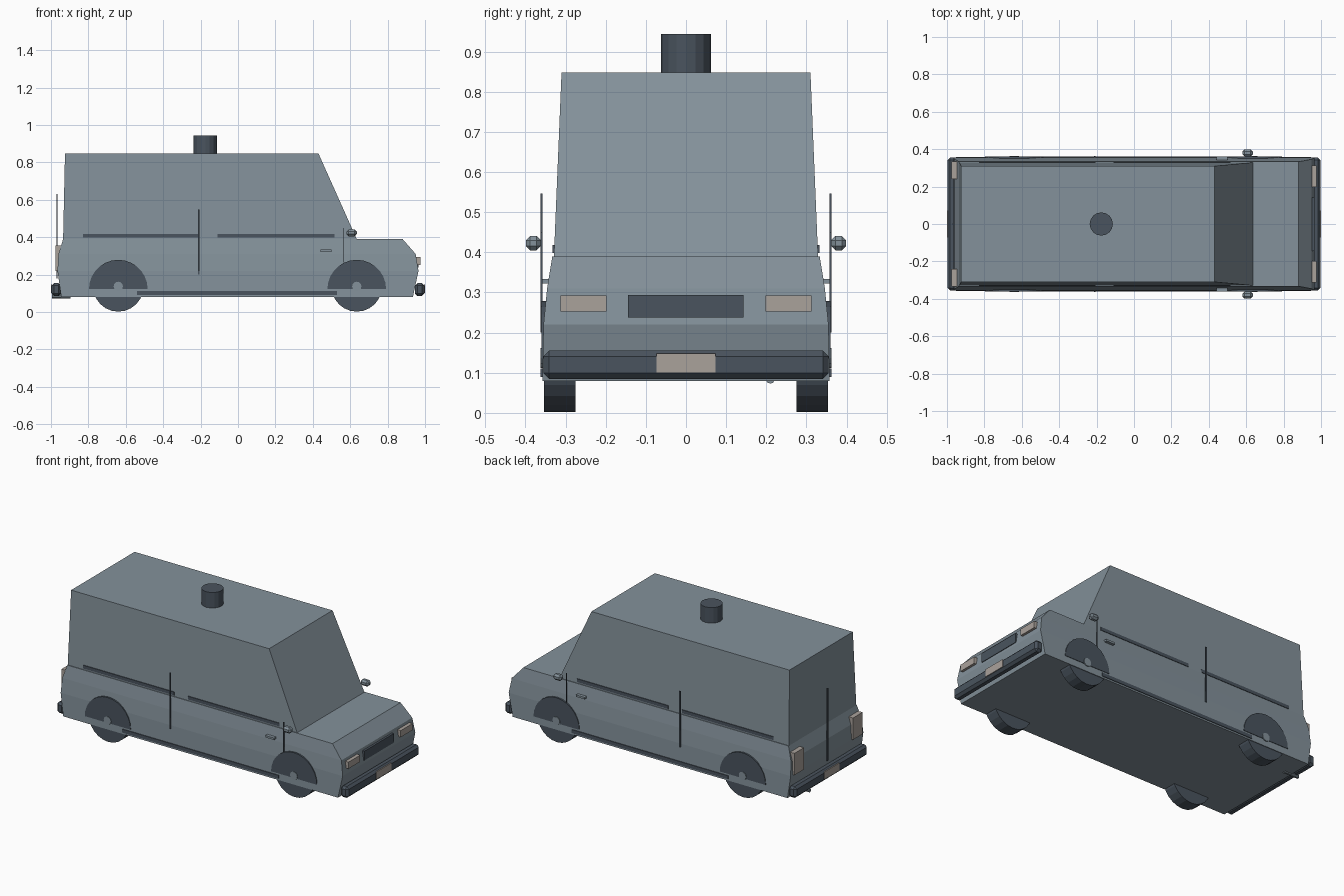
import bpy, bmesh, math

if "Cube" in bpy.data.objects:
    bpy.data.objects.remove(bpy.data.objects["Cube"])


def material(name, rgb):
    m = bpy.data.materials.new(name)
    m.use_nodes = True
    color = (*rgb, 1)
    m.diffuse_color = color
    m.node_tree.nodes["Principled BSDF"].inputs["Base Color"].default_value = color
    return m


PAINT = material("blue grey paint", (0.23, 0.285, 0.325))
DARK = material("dark slate", (0.068, 0.088, 0.112))
LAMP = material("pale lamp", (0.40, 0.36, 0.33))


def finish(name, bm, mat):
    bmesh.ops.recalc_face_normals(bm, faces=bm.faces)
    mesh = bpy.data.meshes.new(name)
    bm.to_mesh(mesh)
    bm.free()
    mesh.materials.append(mat)
    ob = bpy.data.objects.new(name, mesh)
    bpy.context.collection.objects.link(ob)
    return ob


def loft(name, rows, mat):
    """Stack of rectangles, each (z, rear x, front x, half width)."""
    bm = bmesh.new()
    rings = [[bm.verts.new(p) for p in ((a, -w, z), (b, -w, z), (b, w, z), (a, w, z))]
             for z, a, b, w in rows]
    for low, high in zip(rings, rings[1:]):
        for i in range(4):
            j = (i + 1) % 4
            bm.faces.new((low[i], low[j], high[j], high[i]))
    bm.faces.new(rings[0])
    bm.faces.new(rings[-1])
    return finish(name, bm, mat)


def box(name, xs, ys, zs, mat, bevel=0):
    bm = bmesh.new()
    bmesh.ops.create_cube(bm, size=1)
    for v in bm.verts:
        v.co = [(r[0] + r[1]) / 2 + c * (r[1] - r[0]) for c, r in zip(v.co, (xs, ys, zs))]
    if bevel:
        bmesh.ops.bevel(bm, geom=bm.edges[:], offset=bevel, segments=1, affect='EDGES')
    return finish(name, bm, mat)


def disc(name, x, z, radius, ys, mat, sides=20, half=False):
    """Cylinder across the car; a half disc has its flat edge down."""
    bm = bmesh.new()
    sweep = math.pi if half else 2 * math.pi
    count = sides + 1 if half else sides
    pts = [(x + radius * math.cos(sweep * i / sides), z + radius * math.sin(sweep * i / sides))
           for i in range(count)]
    face = bm.faces.new([bm.verts.new((px, ys[0], pz)) for px, pz in pts])
    out = bmesh.ops.extrude_face_region(bm, geom=[face])["geom"]
    for v in out:
        if isinstance(v, bmesh.types.BMVert):
            v.co.y = ys[1]
    return finish(name, bm, mat)


# Body and cabin
loft("lower_body", [(0.08, -0.945, 0.935, 0.358), (0.22, -0.965, 0.965, 0.355),
                    (0.31, -0.96, 0.95, 0.346), (0.39, -0.935, 0.88, 0.333)], PAINT)
loft("cabin", [(0.39, -0.935, 0.635, 0.329), (0.848, -0.925, 0.43, 0.31)], PAINT)

# Roof beacon
bm = bmesh.new()
bmesh.ops.create_cone(bm, cap_ends=True, segments=16, radius1=0.062, radius2=0.062, depth=0.097)
bmesh.ops.translate(bm, verts=bm.verts, vec=(-0.175, 0, 0.8955))
finish("roof_beacon", bm, DARK)

# Parts repeated on both sides
for side, s in (("left", 1), ("right", -1)):
    def span(a, b):
        return sorted((s * a, s * b))

    for end, x in (("rear", -0.64), ("front", 0.635)):
        tag = f"{end}_{side}"
        disc(f"wheel_{tag}", x, 0.137, 0.135, span(0.275, 0.354), DARK, 24)
        disc(f"wheel_arch_{tag}", x, 0.122, 0.157, span(0.34, 0.36), DARK, 14, True)
        disc(f"hub_{tag}", x, 0.137, 0.025, span(0.35, 0.363), PAINT, 12)

    box(f"rear_trim_{side}", (-0.83, -0.205), span(0.322, 0.332), (0.398, 0.418), DARK)
    box(f"front_trim_{side}", (-0.11, 0.515), span(0.322, 0.332), (0.398, 0.418), DARK)
    box(f"sill_strip_{side}", (-0.54, 0.53), span(0.352, 0.362), (0.09, 0.111), DARK)
    box(f"door_line_{side}", (-0.215, -0.207), span(0.358, 0.363), (0.2, 0.547), DARK)
    box(f"front_door_line_{side}", (0.563, 0.568), span(0.358, 0.362), (0.265, 0.45), DARK)
    box(f"door_handle_{side}", (0.44, 0.5), span(0.34, 0.362), (0.322, 0.334), PAINT)
    box(f"mirror_{side}", (0.58, 0.635), span(0.361, 0.399), (0.405, 0.441), PAINT, 0.011)
    box(f"headlight_{side}", (0.945, 0.975), span(0.198, 0.313), (0.252, 0.293), LAMP)
    box(f"tail_light_{side}", (-0.975, -0.945), span(0.24, 0.333), (0.22, 0.355), LAMP)

# Front and rear fittings
box("grille", (0.94, 0.966), (-0.145, 0.143), (0.237, 0.294), DARK)
box("tail_door_line", (-0.971, -0.966), (-0.004, 0.004), (0.18, 0.63), DARK)
for end, s in (("front", 1), ("rear", -1)):
    box(f"{end}_bumper", sorted((s * 0.946, s * 0.997)), (-0.355, 0.355),
        (0.085, 0.155), DARK, 0.014)
    box(f"{end}_plate", sorted((s * 0.994, s * 1.0)), (-0.073, 0.073), (0.101, 0.148), LAMP)

# Exhaust
bm = bmesh.new()
bmesh.ops.create_cone(bm, cap_ends=True, segments=10, radius1=0.011, radius2=0.011, depth=0.1)
for v in bm.verts:
    v.co = (v.co.z - 0.945, v.co.x + 0.21, v.co.y + 0.084)
finish("exhaust", bm, PAINT)
